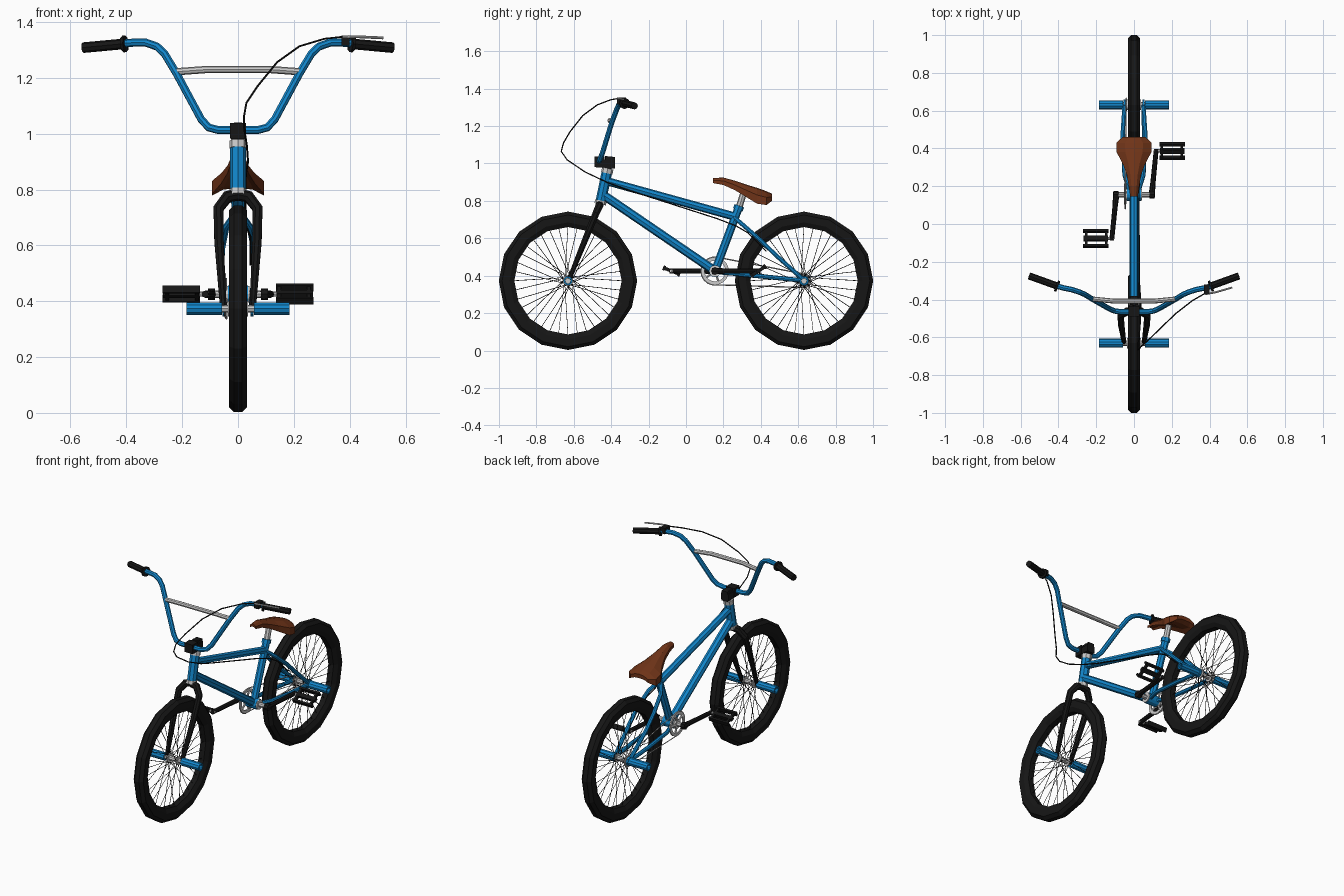
import bpy, bmesh, math
from mathutils import Vector, Matrix

if "Cube" in bpy.data.objects:
    bpy.data.objects.remove(bpy.data.objects["Cube"])


def material(name, rgb):
    m = bpy.data.materials.new(name)
    m.diffuse_color = (*rgb, 1)
    m.use_nodes = True
    m.node_tree.nodes["Principled BSDF"].inputs["Base Color"].default_value = m.diffuse_color
    return m


BLUE = material("blue_paint", (0.006, 0.24, 0.6))
BLACK = material("black_rubber", (0.008, 0.008, 0.008))
BROWN = material("brown_leather", (0.16, 0.034, 0.009))
WHEEL_Z, FRONT_Y, REAR_Y = 0.373, -0.631, 0.631
BB = (0.155, 0.425)  # crank axle, y and z


def link(name, me, mat):
    ob = bpy.data.objects.new(name, me)
    bpy.context.collection.objects.link(ob)
    if mat:
        me.materials.append(mat)
    return ob


def tubes(name, paths, r, mat=None, sides=8, radii=None, closed=False):
    """Sweep a polygon of the given sides along each path."""
    cu = bpy.data.curves.new(name + "_path", 'CURVE')
    cu.dimensions = '3D'
    cu.bevel_depth = r
    cu.bevel_resolution = max(0, sides // 2 - 2)
    cu.use_fill_caps = True
    for path in paths:
        sp = cu.splines.new('POLY')
        sp.points.add(len(path) - 1)
        for i, p in enumerate(path):
            sp.points[i].co = (*p, 1)
            sp.points[i].radius = radii[i] if radii else 1
        sp.use_cyclic_u = closed
        sp.use_smooth = False
    tmp = bpy.data.objects.new(name + "_path", cu)
    bpy.context.collection.objects.link(tmp)
    dg = bpy.context.evaluated_depsgraph_get()
    me = bpy.data.meshes.new_from_object(tmp.evaluated_get(dg))
    bpy.data.objects.remove(tmp)
    me.materials.clear()
    return link(name, me, mat)


def lathe(name, profile, y, z, n, mat=None):
    """Turn a closed (x, radius) profile around an x-wise axle."""
    bm = bmesh.new()
    rings = []
    for i in range(n):
        a = 2 * math.pi * i / n
        rings.append([bm.verts.new((x, y + r * math.cos(a), z + r * math.sin(a))) for x, r in profile])
    k = len(profile)
    for i in range(n):
        p, q = rings[i], rings[(i + 1) % n]
        for j in range(k):
            bm.faces.new((p[j], p[(j + 1) % k], q[(j + 1) % k], q[j]))
    return finish(name, bm, mat)


def finish(name, bm, mat):
    bmesh.ops.recalc_face_normals(bm, faces=bm.faces)
    me = bpy.data.meshes.new(name)
    bm.to_mesh(me)
    bm.free()
    return link(name, me, mat)


def boxes(name, items, mat=None, matrix=Matrix()):
    bm = bmesh.new()
    for c, s in items:
        bmesh.ops.create_cube(bm, size=1, matrix=matrix @ Matrix.Translation(c) @ Matrix.Diagonal((*s, 1)))
    return finish(name, bm, mat)


def mir(path):
    return [(-x, y, z) for x, y, z in path]


def both(path):
    return [path, mir(path)]


def ring(x0, x1, r0, r1):
    return [(x0, r0), (x1, r0), (x1, r1), (x0, r1)]


# Wheels: tyre, spokes, hub and pegs
for label, y in (("front", FRONT_Y), ("rear", REAR_Y)):
    tyre = [(-.015, .37), (.015, .37), (.033, .352), (.033, .312), (.018, .287), (-.018, .287), (-.033, .312), (-.033, .352)]
    lathe(label + "_tyre", tyre, y, WHEEL_Z, 16, BLACK)
    spokes = []
    for i in range(36):
        a = 2 * math.pi * i / 36
        h = a + (0.9 if i % 4 < 2 else -0.9)
        spokes.append([((-.032 if i % 2 else .032), y + .022 * math.cos(h), WHEEL_Z + .022 * math.sin(h)),
                       (0, y + .292 * math.cos(a), WHEEL_Z + .292 * math.sin(a))])
    tubes(label + "_spokes", spokes, .0017, BLACK, 4)
    tubes(label + "_hub", [[(-.06, y, WHEEL_Z), (.06, y, WHEEL_Z)]], .014)
    for s in (-1, 1):
        side = "left" if s < 0 else "right"
        lathe(f"{label}_{side}_hub_flange", ring(s * .028, s * .036, .012, .027), y, WHEEL_Z, 12)
        lathe(f"{label}_{side}_peg", ring(s * .058, s * .185, .015, .024), y, WHEEL_Z, 10, BLUE)
        tubes(f"{label}_{side}_peg_bolt", [[(s * .058, y, WHEEL_Z), (s * .09, y, WHEEL_Z)]], .015)

# Frame
tubes("head_tube", [[(0, -.455, .80), (0, -.424, .95)]], .028, BLUE)
tubes("headset_cups", [[(0, -.459, .782), (0, -.455, .802)], [(0, -.424, .948), (0, -.418, .974)]], .031)
tubes("top_tube", [[(0, -.433, .908), (0, .265, .715)]], .022, BLUE)
tubes("down_tube", [[(0, -.447, .835), (0, *BB)]], .024, BLUE)
tubes("seat_tube", [[(0, *BB), (0, .284, .77)]], .022, BLUE)
tubes("seat_stays", both([(.01, .258, .712), (.042, .31, .667), (.058, .40, .588), (.06, .48, .51), (.05, .631, .376)]), .012, BLUE)
tubes("chain_stays", both([(.02, .165, .42), (.05, .26, .411), (.055, .45, .392), (.05, .631, .374)]), .012, BLUE)
lathe("dropouts_left", ring(-.056, -.044, .01, .027), REAR_Y, WHEEL_Z, 8, BLUE)
lathe("dropouts_right", ring(.044, .056, .01, .027), REAR_Y, WHEEL_Z, 8, BLUE)
tubes("bottom_bracket_shell", [[(-.036, *BB), (.036, *BB)]], .032, BLUE, 12)

# Fork
tubes("fork_legs", both([(0, -.46, .782), (.038, -.464, .774), (.07, -.482, .732), (.068, -.53, .615), (.052, FRONT_Y, .365)]),
      .02, BLACK, radii=[1.1, 1.1, 1, .9, .6])

# Stem and handlebar
boxes("stem", [((0, -.432, 1.0), (.05, .10, .042)), ((0, -.463, 1.01), (.056, .052, .056)),
               ((0, -.405, 1.005), (.04, .05, .062))], BLACK)
tubes("steerer_spacer", [[(0, -.419, .965), (0, -.412, 1.038)]], .02, BLACK)
half = [(.07, -.465, 1.013), (.105, -.46, 1.022), (.132, -.448, 1.052), (.22, -.398, 1.215), (.262, -.372, 1.285),
        (.29, -.36, 1.312), (.33, -.347, 1.326), (.375, -.338, 1.326), (.42, -.325, 1.322), (.54, -.28, 1.31)]
tubes("handlebar", [mir(half)[::-1] + half], .0145, BLUE)
tubes("crossbar", [[(-.218, -.397, 1.222), (-.11, -.408, 1.23), (.11, -.408, 1.23), (.218, -.397, 1.222)]], .013)
tubes("grips", both([(.405, -.329, 1.322), (.555, -.275, 1.308)]), .019, BLACK)
tubes("grip_flanges", both([(.402, -.331, 1.322), (.412, -.327, 1.321)]), .03, BLACK)

# Brake lever and cable
boxes("lever_mount", [((.385, -.345, 1.334), (.03, .05, .036))], BLACK)
tubes("brake_lever", [[(.375, -.372, 1.346), (.43, -.362, 1.347), (.52, -.336, 1.343)]], .005)
tubes("brake_cable", [[(.375, -.368, 1.347), (.31, -.405, 1.34), (.22, -.475, 1.313), (.14, -.552, 1.256), (.07, -.62, 1.17),
                       (.03, -.655, 1.11), (.022, -.667, 1.065), (.022, -.636, 1.02), (.032, -.54, .955), (.036, -.42, .898),
                       (.028, -.30, .855), (.026, .17, .704), (.03, .27, .665), (.045, .33, .63), (.044, .43, .53)]],
      .0035, BLACK, 6)

# Seat: lofted sections of y, top z, skirt z, half width
sections = [(.145, .922, .895, .02), (.20, .925, .885, .028), (.26, .908, .858, .038), (.32, .888, .822, .06),
            (.38, .870, .785, .092), (.43, .852, .778, .094), (.46, .838, .80, .06)]
bm = bmesh.new()
loops = []
for y, zt, zb, w in sections:
    h = zt - zb
    shape = [(0, zt), (.5 * w, zt - .08 * h), (w, zt - .45 * h), (w, zb), (.55 * w, zb + .3 * h), (0, zb + .35 * h)]
    shape += [(-x, z) for x, z in shape[4:0:-1]]
    loops.append([bm.verts.new((x, y, z)) for x, z in shape])
for a, b in zip(loops, loops[1:]):
    for j in range(len(a)):
        k = (j + 1) % len(a)
        bm.faces.new((a[j], a[k], b[k], b[j]))
bm.faces.new(loops[0])
bm.faces.new(loops[-1])
finish("seat", bm, BROWN)
tubes("seat_post", [[(0, .279, .75), (0, .31, .85)]], .018)
tubes("seat_clamp", [[(0, .277, .752), (0, .285, .774)]], .027, BLUE)

# Crank axle, chainring, cog and chain
tubes("crank_axle", [[(-.1, *BB), (.1, *BB)]], .014)
for s in (-1, 1):
    lathe("bearing_cup_" + ("left" if s < 0 else "right"), ring(s * .034, s * .042, .012, .03), *BB, 12)
CX = -.047
lathe("chainring", ring(CX - .004, CX + .004, .056, .074), *BB, 20)
lathe("chainring_boss", ring(CX - .006, CX + .006, .012, .027), *BB, 12)
arms = []
for i in range(5):
    a = 2 * math.pi * i / 5
    arms.append([(CX, BB[0] + r * math.cos(a), BB[1] + r * math.sin(a)) for r in (.02, .06)])
tubes("chainring_arms", arms, .007, None, 6)
lathe("rear_cog", ring(-.044, -.038, .012, .034), REAR_Y, WHEEL_Z, 14)
chain = [(CX, BB[0] + .075 * math.cos(a), BB[1] + .075 * math.sin(a))
         for a in [math.radians(80 + 20 * i) for i in range(11)]]
chain += [(-.042, REAR_Y + .036 * math.cos(a), WHEEL_Z + .036 * math.sin(a))
          for a in [math.radians(-90 + 20 * i) for i in range(10)]]
tubes("chain", [chain], .0035, None, 4, closed=True)

# Cranks and cage pedals, half a turn apart
for s, side, tilt in ((-1, "left", -22), (1, "right", 33)):
    py = BB[0] + s * .232
    tubes(side + "_crank", [[(s * .093, BB[0] - s * .012, BB[1]), (s * .1, BB[0] + s * .06, BB[1]),
                             (s * .118, py + s * .01, BB[1])]], .014, BLACK, radii=[1.25, 1, .9])
    tubes(side + "_crank_boss", [[(s * .082, *BB), (s * .108, *BB)]], .021, BLACK)
    m = Matrix.Translation((s * .203, py, BB[1])) @ Matrix.Rotation(math.radians(tilt), 4, 'X')
    boxes(side + "_pedal", [((0, -.043, 0), (.134, .012, .026)), ((0, .043, 0), (.134, .012, .026)),
                            ((-s * .056, 0, 0), (.014, .086, .018)), ((s * .05, 0, 0), (.012, .086, .018)),
                            ((0, 0, 0), (.13, .024, .02))], BLACK, m)
    tubes(side + "_pedal_spindle", [[(s * .105, py, BB[1]), (s * .16, py, BB[1])]], .009)
